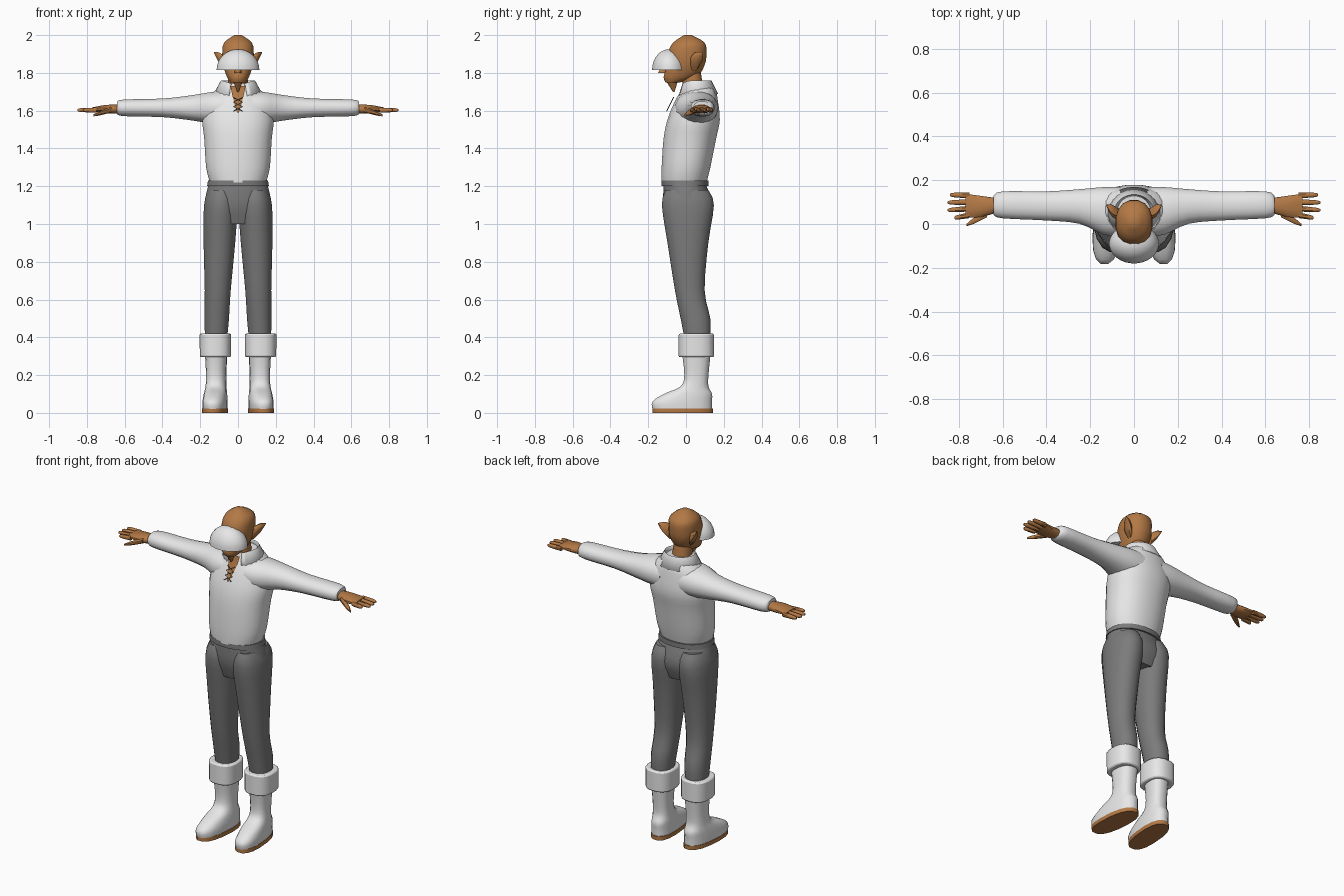
import bpy
import bmesh
import math

cube = bpy.data.objects.get("Cube")
if cube:
    bpy.data.objects.remove(cube, do_unlink=True)


def material(name, red, green, blue):
    mat = bpy.data.materials.new(name)
    mat.use_nodes = True
    colour = (red, green, blue, 1)
    mat.diffuse_color = colour
    mat.node_tree.nodes["Principled BSDF"].inputs["Base Color"].default_value = colour
    return mat


SKIN = material("warm_brown", .45, .19, .06)
WHITE = material("off_white", .8, .8, .8)
GREY = material("trouser_grey", .2, .2, .2)


def finish(name, bm, mat):
    bmesh.ops.recalc_face_normals(bm, faces=bm.faces)
    mesh = bpy.data.meshes.new(name)
    bm.to_mesh(mesh)
    bm.free()
    mesh.materials.append(mat)
    ob = bpy.data.objects.new(name, mesh)
    bpy.context.collection.objects.link(ob)
    bpy.ops.object.select_all(action="DESELECT")
    ob.select_set(True)
    bpy.context.view_layer.objects.active = ob
    bpy.ops.object.shade_smooth_by_angle(angle=math.radians(45))
    return ob


def refine(rings, steps=3):
    """Add sections between the given ones along a smooth spline."""
    result = []
    for i in range(len(rings) - 1):
        before, after = rings[max(i - 1, 0)], rings[min(i + 2, len(rings) - 1)]
        for k in range(steps):
            t = k / steps
            result.append([
                b + t / 2 * (c - a + t * (2 * a - 5 * b + 4 * c - d
                                          + t * (3 * (b - c) + d - a)))
                for a, b, c, d in zip(before, rings[i], rings[i + 1], after)])
    return result + [rings[-1]]


def loft(name, mat, rings, axis="z", mid=lambda pos: 0, side=1, sides=16, power=2.2, splay=0):
    """Skin rounded sections given as (position on axis, half width, front y, back y)."""
    bm = bmesh.new()
    loops = []
    for pos, half, front, back in refine(rings):
        loop = []
        for i in range(sides):
            turn = math.tau * (i + .5) / sides
            c, s = math.cos(turn), math.sin(turn)
            across = mid(pos) + half * math.copysign(abs(c) ** (2 / power), c)
            y = (front + back + (back - front) * math.copysign(abs(s) ** (2 / power), s)) / 2
            x, z = (across, pos) if axis == "z" else (pos, across)
            loop.append(bm.verts.new((side * (x - splay * y), y, z)))
        loops.append(loop)
    for low, high in zip(loops, loops[1:]):
        for i in range(sides):
            bm.faces.new((low[i - 1], low[i], high[i], high[i - 1]))
    bm.faces.new(loops[0])
    bm.faces.new(loops[-1])
    return finish(name, bm, mat)


# Shirt body
loft("shirt_body", WHITE, [
    (1.22, .15, -.13, .11), (1.3, .17, -.13, .13), (1.45, .18, -.12, .16),
    (1.55, .19, -.1, .18), (1.65, .17, -.06, .17), (1.7, .13, -.03, .16),
    (1.74, .08, -.02, .14)], sides=24)

# Trouser hips and waistband
loft("trouser_hips", GREY, [
    (1, .17, -.09, .11), (1.1, .18, -.12, .14), (1.2, .16, -.12, .11)], sides=24)
loft("waistband", GREY, [(1.2, .165, -.13, .12), (1.23, .16, -.13, .12)], sides=24)

# Head, neck, nose and chin tuft
loft("head", SKIN, [
    (1.75, .04, -.11, -.03), (1.78, .06, -.12, .06), (1.84, .08, -.1, .1),
    (1.9, .085, -.1, .11), (1.96, .075, -.07, .1), (2, .02, -.01, .03)])
loft("neck", SKIN, [(1.66, .06, -.02, .1), (1.8, .05, -.02, .08)])
loft("nose", SKIN, [(1.8, .02, -.15, -.1), (1.87, .01, -.11, -.09)], sides=8)
loft("chin_tuft", SKIN, [(1.7, .004, -.07, -.06), (1.76, .03, -.11, -.04)], sides=8)

# Domed visor over the eyes
dome = []
for k in range(7):
    rise = math.pi / 2 * k / 6
    reach = max(math.cos(rise), .05)
    dome.append((1.815 + .11 * math.sin(rise), .114 * reach,
                 -.09 - .09 * reach, -.09 + .09 * reach))
loft("visor", WHITE, dome, sides=28, power=2)

# Collar, a folded strip open at the front with long front points
bm = bmesh.new()
strip = []
steps = 22
gap = math.radians(24)
for i in range(steps + 1):
    turn = gap - math.pi / 2 + (math.tau - 2 * gap) * i / steps
    c, s = math.cos(turn), math.sin(turn)
    front = max(0, -s)
    strip.append([bm.verts.new((wide * c, .055 + deep * s, top - drop * front ** 3))
                  for wide, deep, top, drop in (
                      (.07, .07, 1.73, .02), (.09, .08, 1.76, .02), (.13, .115, 1.69, .06))])
for p, q in zip(strip, strip[1:]):
    for k in range(2):
        bm.faces.new((p[k], q[k], q[k + 1], p[k + 1]))
thick = finish("collar", bm, WHITE).modifiers.new("thickness", "SOLIDIFY")
thick.thickness = .008

# Open neckline and its lacing
bm = bmesh.new()
pairs = [[bm.verts.new((side * half, y, z)) for side in (-1, 1)]
         for half, y, z in ((.04, -.04, 1.73), (.03, -.05, 1.68), (.005, -.1, 1.59))]
for p, q in zip(pairs, pairs[1:]):
    bm.faces.new((p[0], p[1], q[1], q[0]))
finish("open_neckline", bm, SKIN)

lace = bpy.data.curves.new("neck_lacing", "CURVE")
lace.dimensions = "3D"
lace.bevel_depth = .0025
lace.bevel_resolution = 1
for side in (-1, 1):
    line = lace.splines.new("POLY")
    line.points.add(3)
    for k, point in enumerate(line.points):
        point.co = (side * .024 * (-1) ** k, -.066 - .012 * k, 1.67 - .024 * k, 1)
lace.materials.append(GREY)
bpy.context.collection.objects.link(bpy.data.objects.new("neck_lacing", lace))

# Paired parts
for word, side in (("left_", 1), ("right_", -1)):
    # Pointed ear
    loft(word + "ear", SKIN, [
        (.07, .04, .02, .07), (.1, .03, .03, .09), (.126, .004, .08, .09)],
        axis="x", mid=lambda x: 1.78 + x, side=side, sides=8)

    # Sleeve
    loft(word + "sleeve", WHITE, [
        (.06, .09, -.06, .17), (.14, .085, -.05, .17), (.25, .067, 0, .16),
        (.4, .05, .015, .15), (.6, .045, .025, .15), (.64, .035, .04, .13)],
        axis="x", mid=lambda x: 1.615, side=side)

    # Hand with four fingers and a thumb
    loft(word + "palm", SKIN, [
        (.63, .025, .05, .12), (.7, .023, .03, .13), (.77, .01, .03, .14)],
        axis="x", mid=lambda x: 1.608, side=side, sides=12)
    fingers = (("index", .82), ("middle", .85), ("ring", .85), ("little", .84))
    for i, (label, end) in enumerate(fingers):
        rings = []
        for along, radius in ((0, .014), (.8, .011), (1, .005)):
            y = .04 + .03 * i + along * (.005 * i - .012)
            rings.append((.75 + (end - .75) * along, radius, y - radius, y + radius))
        loft(word + label + "_finger", SKIN, rings, axis="x",
             mid=lambda x: 1.603, side=side, sides=8)
    loft(word + "thumb", SKIN, [
        (.67, .016, .03, .07), (.73, .012, 0, .03), (.765, .006, -.01, 0)],
        axis="x", mid=lambda x: 1.82 - .32 * x, side=side, sides=8)

    # Trouser leg
    loft(word + "trouser_leg", GREY, [
        (.4, .06, -.01, .13), (.5, .066, -.03, .13), (.65, .07, -.06, .1),
        (.9, .085, -.1, .12), (1.1, .09, -.13, .15), (1.18, .07, -.11, .12)],
        mid=lambda z: .13 - .035 * z, side=side)

    # Boot, sole and folded cuff
    loft(word + "boot", WHITE, [
        (.02, .064, -.18, .14), (.06, .064, -.18, .14), (.1, .06, -.12, .14),
        (.14, .055, -.03, .12), (.2, .053, -.01, .12), (.3, .058, -.02, .13)],
        mid=lambda z: .12, side=side, power=2.5, splay=.08)
    loft(word + "sole", SKIN, [(0, .066, -.18, .145), (.024, .066, -.18, .145)],
         mid=lambda z: .12, side=side, power=2.5, splay=.08)
    cuff = loft(word + "boot_cuff", WHITE, [(.295, .083, -.04, .15), (.42, .085, -.04, .15)],
                mid=lambda z: .12, side=side, power=2.6)
    rim = cuff.modifiers.new("rounded_rim", "BEVEL")
    rim.width = .008
    rim.segments = 2
